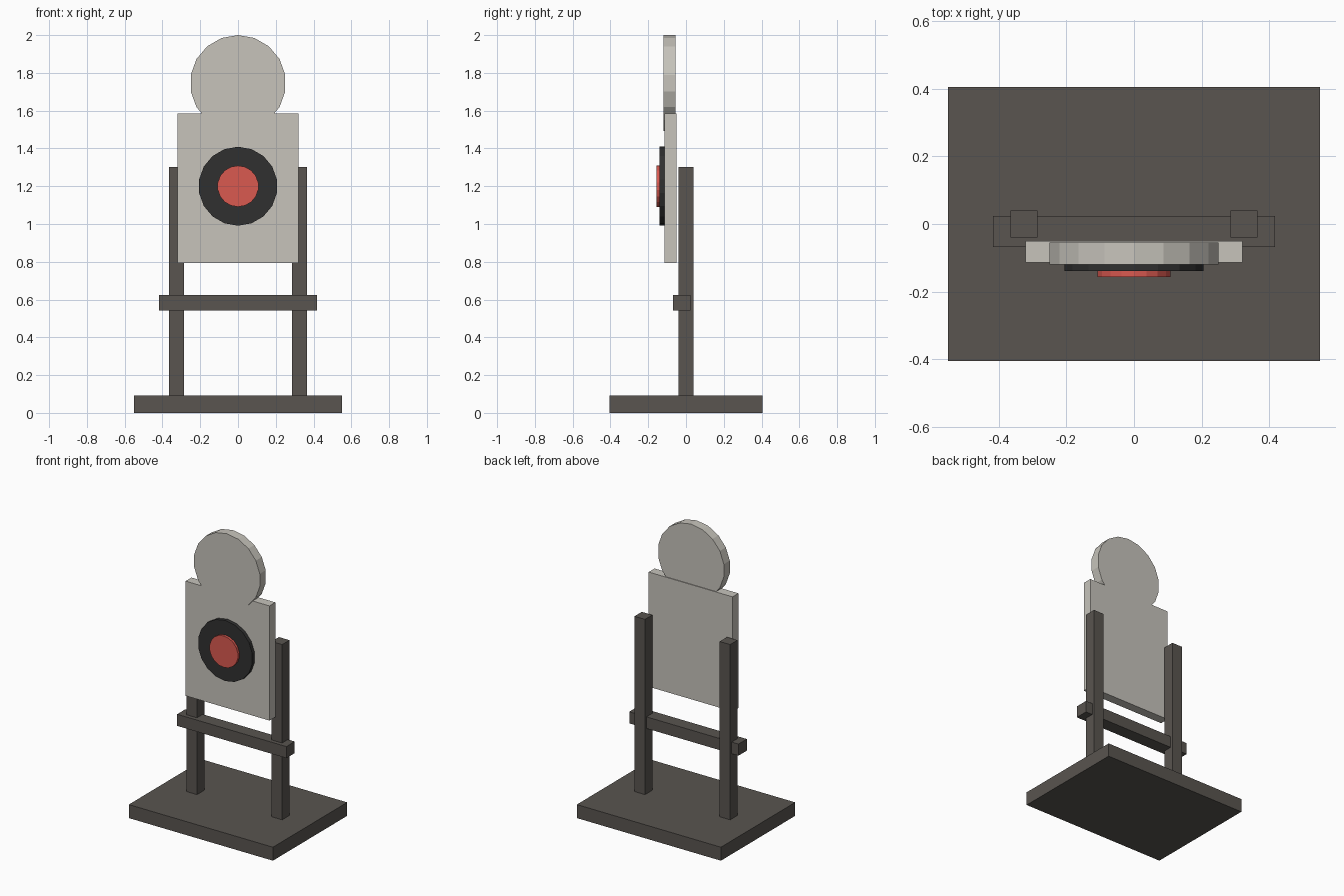
import bpy, math

if "Cube" in bpy.data.objects:
    bpy.data.objects.remove(bpy.data.objects["Cube"])


def material(name, rgb):
    m = bpy.data.materials.new(name)
    m.diffuse_color = (*rgb, 1)
    m.use_nodes = True
    m.node_tree.nodes["Principled BSDF"].inputs["Base Color"].default_value = m.diffuse_color
    return m


timber = material("dark_timber", (0.10, 0.09, 0.08))
panel = material("pale_panel", (0.57, 0.55, 0.50))
black = material("black_paint", (0.03, 0.03, 0.03))
red = material("red_paint", (0.70, 0.10, 0.08))


def box(name, x, y, z, mat):
    """Box from (min, max) ranges on each axis."""
    size = [r[1] - r[0] for r in (x, y, z)]
    mid = [(r[0] + r[1]) / 2 for r in (x, y, z)]
    bpy.ops.mesh.primitive_cube_add(size=1, location=mid)
    ob = bpy.context.object
    ob.name = name
    ob.scale = size
    bpy.ops.object.transform_apply(location=False, rotation=False, scale=True)
    ob.data.materials.append(mat)


def disc(name, radius, y, z, mat):
    """18-sided disc facing the front, with a corner at the top."""
    bpy.ops.mesh.primitive_cylinder_add(
        vertices=18, radius=radius, depth=y[1] - y[0],
        location=(0, (y[0] + y[1]) / 2, z), rotation=(math.pi / 2, 0, 0))
    ob = bpy.context.object
    ob.name = name
    ob.data.materials.append(mat)


# Stand: base, two posts, crossbar
box("base", (-0.55, 0.55), (-0.405, 0.405), (0, 0.093), timber)
for side, s in (("left", -1), ("right", 1)):
    c = s * 0.325
    box(side + "_post", (c - 0.04, c + 0.04), (-0.04, 0.04), (0.09, 1.302), timber)
box("crossbar", (-0.417, 0.417), (-0.068, 0.023), (0.543, 0.623), timber)

# Silhouette: body board and round head
box("body_board", (-0.32, 0.32), (-0.114, -0.05), (0.794, 1.585), panel)
disc("head_board", 0.254, (-0.12, -0.055), 1.746, panel)

# Bullseye
disc("target_ring", 0.209, (-0.139, -0.108), 1.20, black)
disc("target_centre", 0.109, (-0.156, -0.13), 1.20, red)
